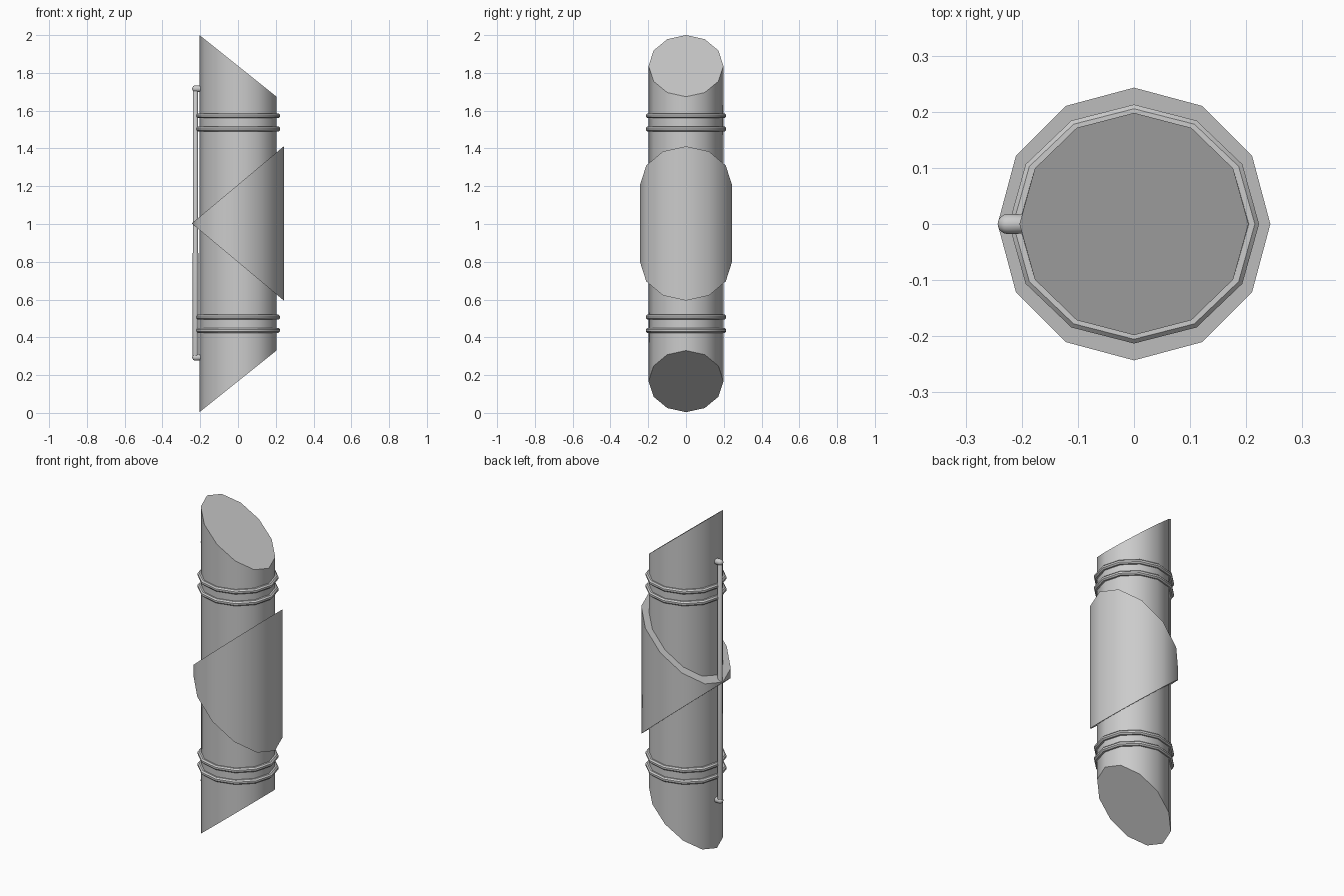
import bpy, bmesh, math

if "Cube" in bpy.data.objects:
    bpy.data.objects.remove(bpy.data.objects["Cube"])

SIDES = 12


def finish(name, bm, angle=35):
    bmesh.ops.recalc_face_normals(bm, faces=bm.faces)
    mesh = bpy.data.meshes.new(name)
    bm.to_mesh(mesh)
    bm.free()
    ob = bpy.data.objects.new(name, mesh)
    bpy.context.collection.objects.link(ob)
    bpy.ops.object.select_all(action='DESELECT')
    bpy.context.view_layer.objects.active = ob
    ob.select_set(True)
    bpy.ops.object.shade_smooth_by_angle(angle=math.radians(angle))
    return ob


def loft(name, rings, closed):
    """Join 12-sided rings (rx, ry, z at x=0, z slope along x)."""
    bm = bmesh.new()
    loops = []
    for rx, ry, z, slope in rings:
        loop = []
        for i in range(SIDES):
            a = 2 * math.pi * i / SIDES
            x, y = rx * math.cos(a), ry * math.sin(a)
            loop.append(bm.verts.new((x, y, z + slope * x)))
        loops.append(loop)
    n = len(loops)
    for k in range(n if closed else n - 1):
        a, b = loops[k], loops[(k + 1) % n]
        for i in range(SIDES):
            j = (i + 1) % SIDES
            bm.faces.new((a[i], a[j], b[j], b[i]))
    if not closed:
        bm.faces.new(loops[0])
        bm.faces.new(loops[-1])
    return finish(name, bm)


def rod(name, p, q, r, segs=12):
    """Round bar between two points with ball ends."""
    bpy.ops.mesh.primitive_uv_sphere_add(segments=segs, ring_count=8, radius=r)
    ob = bpy.context.object
    d = q - p
    for v in ob.data.vertices:
        if v.co.z > 1e-5:
            v.co.z += d.length
    ob.location = p
    ob.rotation_euler = d.to_track_quat('Z', 'Y').to_euler()
    ob.name = name
    bpy.ops.object.shade_smooth_by_angle(angle=math.radians(60))
    return ob


from mathutils import Vector

# body tube with slanted ends
RX, RY = 0.204, 0.198
loft("body", [(RX, RY, 0.167, 0.80), (RX, RY, 1.837, -0.80)], False)

# wedge-shaped sleeve around the middle
S, MID, H = 0.838, 1.003, 0.205
loft("sleeve", [(0.243, 0.243, MID - H, -S), (0.243, 0.243, MID + H, S),
                (0.195, 0.19, MID + H, S), (0.195, 0.19, MID - H, -S)], True)

# pairs of raised bands
for n, z in enumerate((0.437, 0.507, 1.503, 1.573)):
    profile = []
    for k in range(8):
        a = math.pi / 4 * (k + 0.5)
        dr, dz = 0.014 * math.cos(a), 0.014 * math.sin(a)
        profile.append((0.210 + dr, 0.200 + dr, z + dz, 0))
    loft("band_%d" % (n + 1), profile, True)

# long thin handle on the left with its two mounts
X, LOW, HIGH = -0.225, 0.294, 1.716
rod("handle_bar", Vector((X, 0, LOW)), Vector((X, 0, HIGH)), 0.015)
for name, z in (("handle_mount_low", LOW), ("handle_mount_high", HIGH)):
    rod(name, Vector((X, 0, z)), Vector((-0.19, 0, z)), 0.018)
